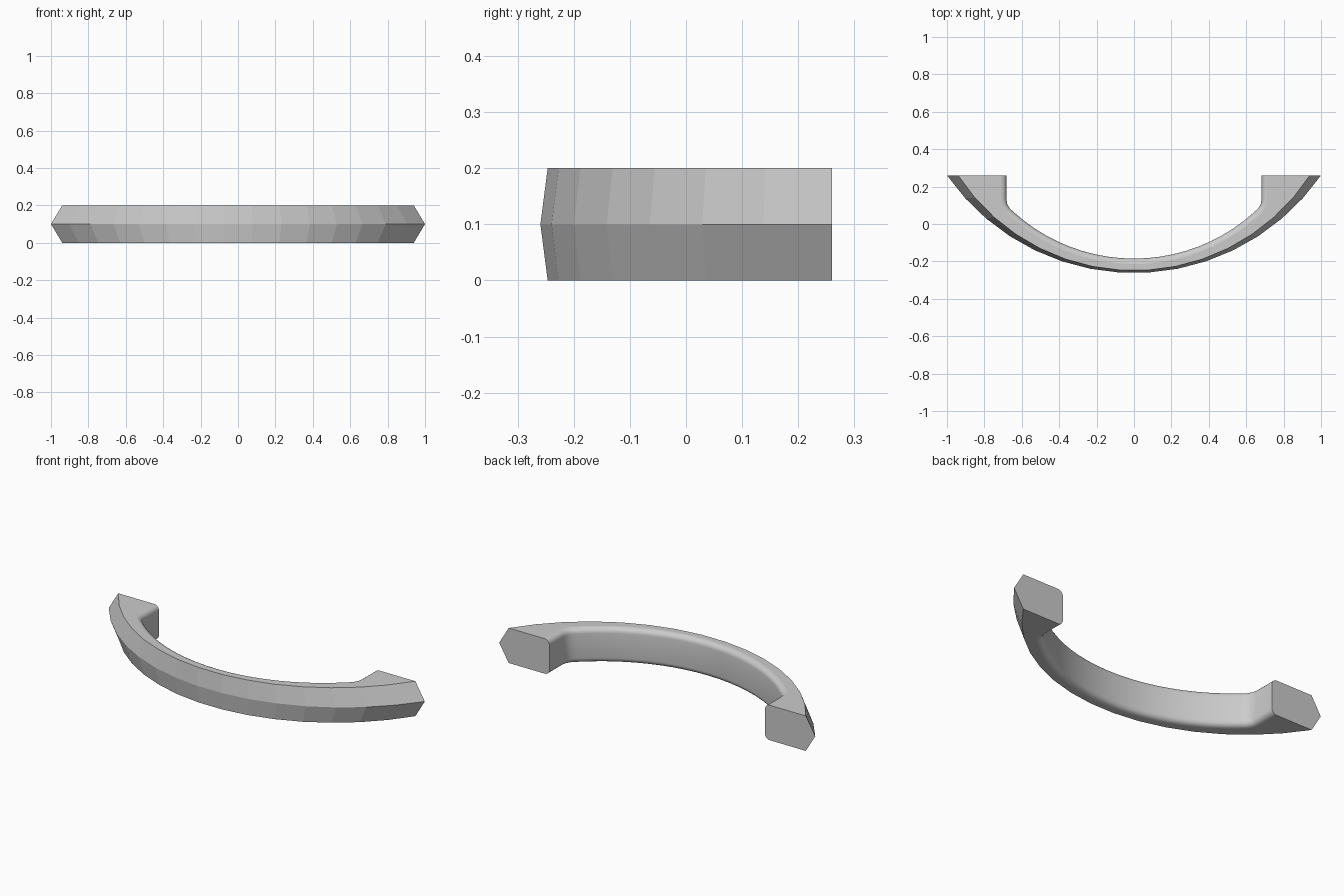
import bpy, bmesh, math
from mathutils import Vector

if "Cube" in bpy.data.objects:
    bpy.data.objects.remove(bpy.data.objects["Cube"])

H, Y_END, R = 0.2, 0.26, 0.03  # height, mounting plane, inner edge rounding


def arc(half_width, y_low, y_high, segments):
    """Circular arc bowed towards -y, listed from -x to +x."""
    sag = y_high - y_low
    rad = (half_width ** 2 + sag ** 2) / (2 * sag)
    a = math.asin(half_width / rad)
    angles = [-a + 2 * a * i / segments for i in range(segments + 1)]
    return [Vector((rad * math.sin(t), y_low + rad * (1 - math.cos(t)))) for t in angles]


# Outer ridge and outer rim, as faceted arcs
ridge = arc(1.0, -0.262, Y_END, 15)
rim = arc(0.94, -0.249, Y_END, 15)

# Inner path: an arc that turns into straight end walls
corner = [(0.664, 0.083), (0.678, 0.107), (0.682, 0.135), (0.682, Y_END)]
inner = ([Vector((-x, y)) for x, y in reversed(corner)]
         + arc(0.64, -0.185, 0.061, 20)
         + [Vector(p) for p in corner])


def inset(path, d):
    """Shift the path into the solid, keeping its ends on the mounting plane."""
    out = []
    for i, p in enumerate(path):
        t = path[min(i + 1, len(path) - 1)] - path[max(i - 1, 0)]
        out.append(p + Vector((t.y, -t.x)).normalized() * d)
    return out


bm = bmesh.new()


def row(path, z):
    return [bm.verts.new((p.x, p.y, z)) for p in path]


def strip(a, b, smooth):
    for i in range(len(a) - 1):
        bm.faces.new((a[i], a[i + 1], b[i + 1], b[i])).smooth = smooth


# Outer bevelled faces
outer_rows = [row(rim, 0), row(ridge, H / 2), row(rim, H)]
for a, b in zip(outer_rows, outer_rows[1:]):
    strip(a, b, False)

# Inner wall with rounded upper and lower edges
steps = [math.radians(90 * k / 5) for k in range(6)]
section = [(R * (1 - math.sin(t)), H - R * (1 - math.cos(t))) for t in steps]
section += [(d, H - z) for d, z in reversed(section)]
inner_rows = [row(inset(inner, d), z) for d, z in section]
for a, b in zip(inner_rows, inner_rows[1:]):
    strip(a, b, True)

# Flat top, bottom and mounting ends
bm.faces.new(outer_rows[2] + inner_rows[0][::-1])
bm.faces.new(outer_rows[0] + inner_rows[-1][::-1])
for end in (0, -1):
    bm.faces.new([r[end] for r in outer_rows + inner_rows])

bmesh.ops.recalc_face_normals(bm, faces=bm.faces[:])
big = [f for f in bm.faces if len(f.verts) > 4]
bmesh.ops.triangulate(bm, faces=big)
# Keep the border of the flat faces crisp
for e in bm.edges:
    if len(e.link_faces) == 2 and e.calc_face_angle() > math.radians(35):
        e.smooth = False

mesh = bpy.data.meshes.new("curved_handle")
bm.to_mesh(mesh)
bm.free()
handle = bpy.data.objects.new("curved_handle", mesh)
bpy.context.collection.objects.link(handle)
